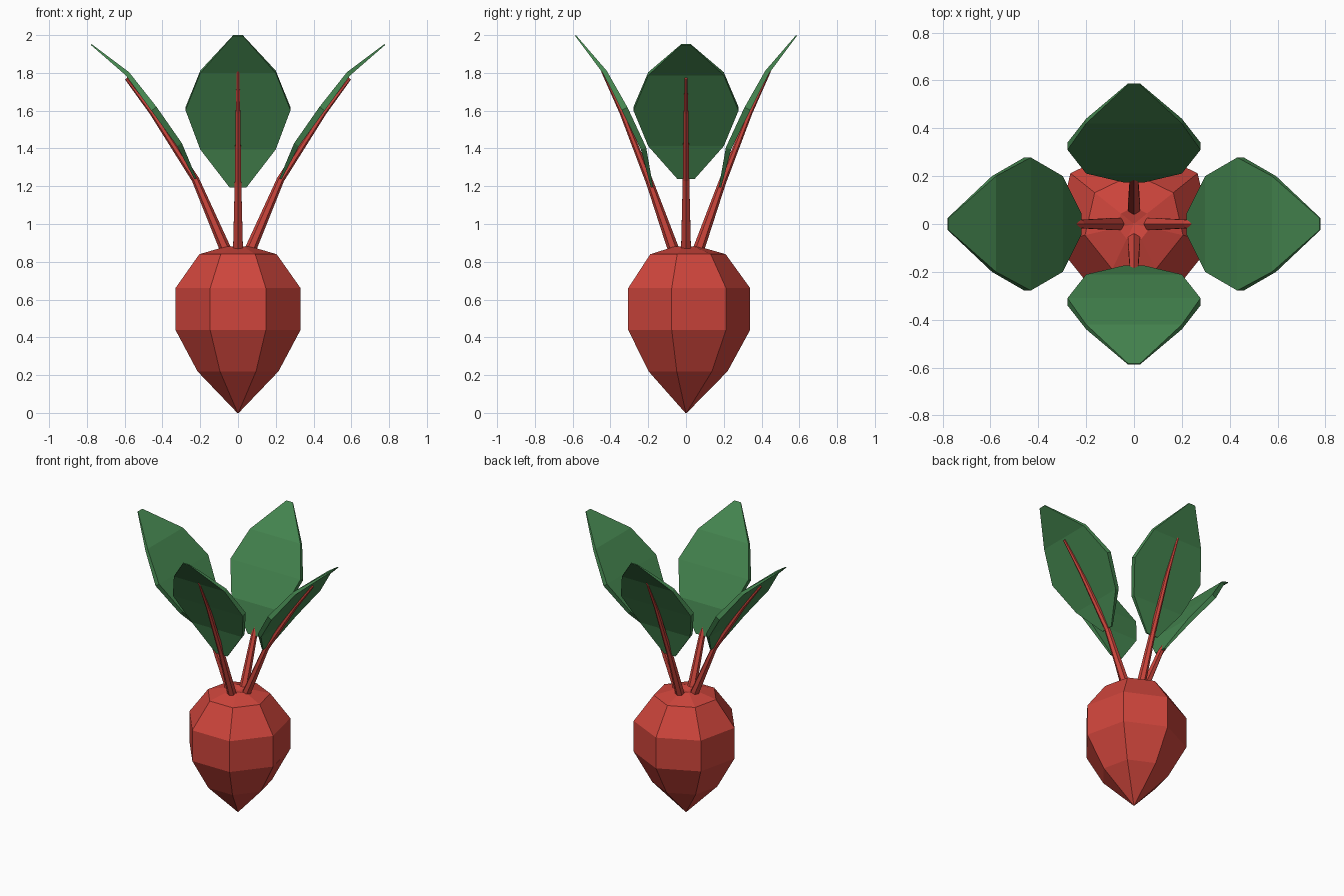
import bpy, bmesh, math
from mathutils import Vector, Matrix

if "Cube" in bpy.data.objects:
    bpy.data.objects.remove(bpy.data.objects["Cube"])


def material(name, rgb):
    m = bpy.data.materials.new(name)
    m.diffuse_color = (*rgb, 1)
    m.use_nodes = True
    m.node_tree.nodes["Principled BSDF"].inputs["Base Color"].default_value = m.diffuse_color
    return m


RED = material("beet_red", (0.62, 0.06, 0.045))
GREEN = material("leaf_green", (0.06, 0.24, 0.08))


def loft(name, rings, mat, turn=0):
    """Skin a list of equal-sized point rings, cap both ends, turn about z."""
    bm = bmesh.new()
    loops = [[bm.verts.new(p) for p in ring] for ring in rings]
    n = len(loops[0])
    for a, b in zip(loops, loops[1:]):
        for i in range(n):
            j = (i + 1) % n
            bm.faces.new((a[i], a[j], b[j], b[i]))
    bm.faces.new(loops[0][::-1])
    bm.faces.new(loops[-1])
    bmesh.ops.remove_doubles(bm, verts=bm.verts, dist=1e-5)
    bmesh.ops.transform(bm, matrix=Matrix.Rotation(turn, 4, 'Z'), verts=bm.verts)
    bmesh.ops.recalc_face_normals(bm, faces=bm.faces)
    mesh = bpy.data.meshes.new(name)
    bm.to_mesh(mesh)
    bm.free()
    mesh.materials.append(mat)
    ob = bpy.data.objects.new(name, mesh)
    bpy.context.collection.objects.link(ob)
    return ob


def path_normals(path):
    """Inward/upward normals of a path of (radius, z) points."""
    out = []
    for i in range(len(path)):
        a, b = path[max(i - 1, 0)], path[min(i + 1, len(path) - 1)]
        t = Vector((b[0] - a[0], b[1] - a[1])).normalized()
        out.append((-t.y, t.x))
    return out


def leaf(name, path, turn):
    widths = (0.045, 0.20, 0.278, 0.20, 0.025)
    thick = (0.006, 0.015, 0.017, 0.012, 0.003)
    rings = []
    for (r, z), (nr, nz), w, t in zip(path, path_normals(path), widths, thick):
        rings.append([(r + s * t * nr, side * w, z + s * t * nz)
                      for s, side in ((-1, -1), (-1, 1), (1, 1), (1, -1))])
    loft(name, rings, GREEN, turn)


def stem(name, path, turn):
    radii = (0.03, 0.02, 0.014, 0.008)
    rings = []
    for (r, z), (nr, nz), rad in zip(path, path_normals(path), radii):
        ring = []
        for i in range(6):
            a = math.tau * i / 6
            c, s = rad * math.cos(a), rad * math.sin(a)
            ring.append((r + c * nr, s, z + c * nz))
        rings.append(ring)
    loft(name, rings, RED, turn)


# Seven-sided root bulb
profile = [(0.004, 0.0), (0.22, 0.22), (0.34, 0.44), (0.34, 0.66),
           (0.21, 0.84), (0.07, 0.88), (0.005, 0.865)]
loft("beet_root", [[(r * math.cos(math.pi / 2 + math.tau * i / 7),
                     r * math.sin(math.pi / 2 + math.tau * i / 7), z)
                    for i in range(7)] for r, z in profile], RED)

# Side leaves lean out further than the front and back ones
WIDE_LEAF = [(0.225, 1.24), (0.31, 1.42), (0.445, 1.61), (0.585, 1.795), (0.777, 1.95)]
WIDE_STEM = [(0.068, 0.87), (0.225, 1.235), (0.455, 1.59), (0.592, 1.77)]
TALL_LEAF = [(0.18, 1.195), (0.225, 1.40), (0.325, 1.61), (0.43, 1.805), (0.585, 1.998)]
TALL_STEM = [(0.068, 0.87), (0.19, 1.215), (0.338, 1.59), (0.442, 1.81)]

for k, label in enumerate(("right", "back", "left", "front")):
    turn = k * math.pi / 2
    leaf(label + "_leaf", TALL_LEAF if k % 2 else WIDE_LEAF, turn)
    stem(label + "_stem", TALL_STEM if k % 2 else WIDE_STEM, turn)
